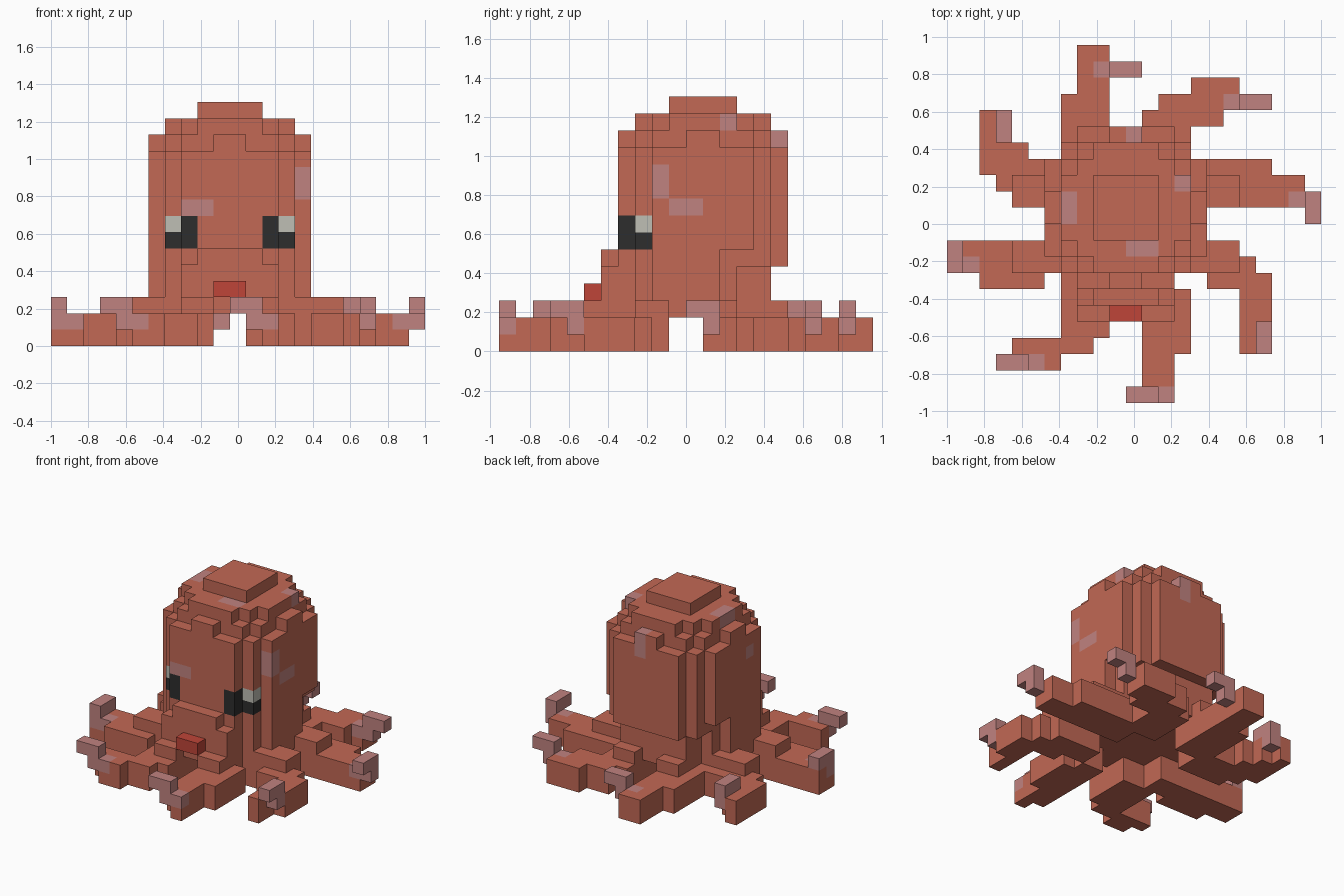
import bpy, bmesh
from mathutils import Vector

cube = bpy.data.objects.get("Cube")
if cube:
    bpy.data.objects.remove(cube, do_unlink=True)

UNIT = 2 / 23                       # one block
ORIGIN = Vector((-1, -11 * UNIT, 0))
blocks = {}                         # cell -> (part name, material name)


def material(name, colour):
    mat = bpy.data.materials.new(name)
    mat.use_nodes = True
    mat.diffuse_color = (*colour, 1)
    shader = mat.node_tree.nodes["Principled BSDF"]
    shader.inputs["Base Color"].default_value = (*colour, 1)
    shader.inputs["Roughness"].default_value = 0.9
    return mat


materials = {
    "coral": material("coral", (0.54, 0.14, 0.09)),
    "pink": material("pink", (0.53, 0.225, 0.215)),
    "mouth_red": material("mouth_red", (0.52, 0.06, 0.04)),
    "pale_grey": material("pale_grey", (0.52, 0.52, 0.46)),
    "black": material("black", (0.026, 0.026, 0.026)),
}


def fill(part, colour, xs, ys, zs):
    """Fill a cuboid of blocks; later fills replace earlier ones."""
    for x in range(*xs):
        for y in range(*ys):
            for z in range(*zs):
                blocks[x, y, z] = (part, colour)


def recolour(colour, xs, ys, zs):
    """Change the colour of blocks that already exist."""
    for cell in blocks:
        if all(a <= c < b for c, (a, b) in zip(cell, (xs, ys, zs))):
            blocks[cell] = (blocks[cell][0], colour)


def disc(half_widths, zs):
    """Rounded slab of the head: one half width for each row, front to back."""
    for row, half in enumerate(half_widths):
        fill("head", "coral", (11 - half, 11 + half), (7 + row, 8 + row), zs)


def even(half):
    return half + half[::-1]


# Head, from the narrow base to the domed crown
disc([3, 4, 5, 5, 5, 5, 4, 3, 3], (2, 5))
disc([3, 4, 5, 5, 5, 5, 4, 4, 4, 3], (5, 6))
disc(even([3, 4, 5, 5, 5]), (6, 12))
disc(even([1, 3, 4, 4, 5]), (12, 13))
disc(even([0, 2, 3, 4, 4]), (13, 14))
fill("head", "coral", (9, 13), (10, 14), (14, 15))

# Snout and mouth
fill("snout", "coral", (8, 14), (6, 7), (2, 5))
fill("snout", "coral", (9, 13), (6, 7), (5, 6))
fill("mouth", "mouth_red", (10, 12), (5, 6), (3, 4))

# Eyes wrap the front corners of the head
for side, inner, outer in (("right", 8, 7), ("left", 13, 14)):
    eye = side + "_eye"
    fill(eye, "black", (inner, inner + 1), (7, 8), (6, 8))
    fill(eye, "black", (outer, outer + 1), (8, 9), (6, 7))
    fill(eye, "pale_grey", (outer, outer + 1), (8, 9), (7, 8))

# Pink spots on the head
recolour("pink", (8, 10), (7, 8), (8, 9))
recolour("pink", (15, 16), (9, 10), (9, 11))
recolour("pink", (15, 16), (10, 12), (8, 9))
recolour("pink", (11, 12), (16, 17), (11, 13))
recolour("pink", (11, 13), (9, 10), (13, 14))
recolour("pink", (14, 15), (13, 14), (13, 14))
recolour("pink", (7, 8), (11, 13), (13, 14))
recolour("pink", (6, 7), (10, 11), (10, 11))


def tentacle(name, root, segments, base, curl, spot=None):
    """Low stepped arm, a raised root block and a curled pink tip."""
    for xs, ys in segments:
        fill(name, "coral", xs, ys, (0, 2))
    fill(name, "coral", *root, (2, 3))
    x, y = base
    fill(name, "pink", (x, x + 1), (y, y + 1), (1, 3))
    x, y = x + curl[0], y + curl[1]
    fill(name, "pink", (x, x + 1), (y, y + 1), (2, 3))
    if spot:
        x, y = spot
        recolour("pink", (x, x + 1), (y, y + 1), (1, 2))


LEFT, RIGHT, FRONT, BACK = (1, 0), (-1, 0), (0, -1), (0, 1)

tentacle("back_right_tentacle", ((8, 10), (15, 17)),
         [((7, 10), (14, 19)), ((8, 10), (19, 22))],
         (10, 20), LEFT, (9, 20))
tentacle("back_left_tentacle", ((12, 14), (15, 17)),
         [((12, 15), (14, 18)), ((13, 17), (17, 19)), ((15, 18), (18, 20))],
         (18, 18), LEFT, (17, 18))
tentacle("left_rear_tentacle", ((15, 18), (12, 14)),
         [((14, 20), (12, 15)), ((18, 22), (12, 14))],
         (22, 12), FRONT, (21, 12))
tentacle("left_front_tentacle", ((15, 18), (8, 10)),
         [((14, 18), (8, 10)), ((16, 19), (7, 9)),
          ((18, 20), (5, 8)), ((18, 19), (3, 5))],
         (19, 4), FRONT)
tentacle("front_left_tentacle", ((12, 14), (5, 7)),
         [((12, 14), (1, 8)), ((12, 15), (3, 7)), ((13, 14), (0, 1))],
         (12, 0), RIGHT, (13, 0))
tentacle("front_right_tentacle", ((8, 10), (5, 7)),
         [((7, 10), (4, 8)), ((4, 9), (3, 4)), ((5, 7), (2, 3))],
         (4, 2), RIGHT, (5, 2))
tentacle("right_front_tentacle", ((4, 7), (8, 10)),
         [((0, 8), (8, 10)), ((2, 6), (7, 8))],
         (0, 8), BACK, (1, 8))
tentacle("right_rear_tentacle", ((4, 7), (12, 14)),
         [((4, 8), (12, 15)), ((3, 5), (13, 16)),
          ((2, 4), (14, 17)), ((2, 3), (17, 18))],
         (3, 17), FRONT)


def build(part):
    """Make one object from the exposed block faces of a part."""
    mesh = bpy.data.meshes.new(part)
    slots = sorted({c for p, c in blocks.values() if p == part})
    for colour in slots:
        mesh.materials.append(materials[colour])
    bm = bmesh.new()
    verts = {}

    def vert(corner):
        key = tuple(round(2 * c) for c in corner)
        if key not in verts:
            verts[key] = bm.verts.new(ORIGIN + corner * UNIT)
        return verts[key]

    for cell, (owner, colour) in blocks.items():
        if owner != part:
            continue
        centre = Vector(cell) + Vector((0.5, 0.5, 0.5))
        for axis in range(3):
            for sign in (-1, 1):
                normal = Vector((0, 0, 0))
                normal[axis] = sign
                if tuple(int(c) for c in Vector(cell) + normal) in blocks:
                    continue
                u = Vector((0, 0, 0))
                u[(axis + 1) % 3] = 1
                v = normal.cross(u)
                ring = [u + v, v - u, -u - v, u - v]
                face = bm.faces.new([vert(centre + (normal + r) / 2) for r in ring])
                face.material_index = slots.index(colour)
    # Merge neighbouring coplanar faces of one colour
    bmesh.ops.dissolve_limit(bm, angle_limit=0.01, verts=bm.verts[:],
                             edges=bm.edges[:], delimit={"MATERIAL"})
    bm.to_mesh(mesh)
    bm.free()
    obj = bpy.data.objects.new(part, mesh)
    bpy.context.collection.objects.link(obj)


for part in sorted({owner for owner, _ in blocks.values()}):
    build(part)
